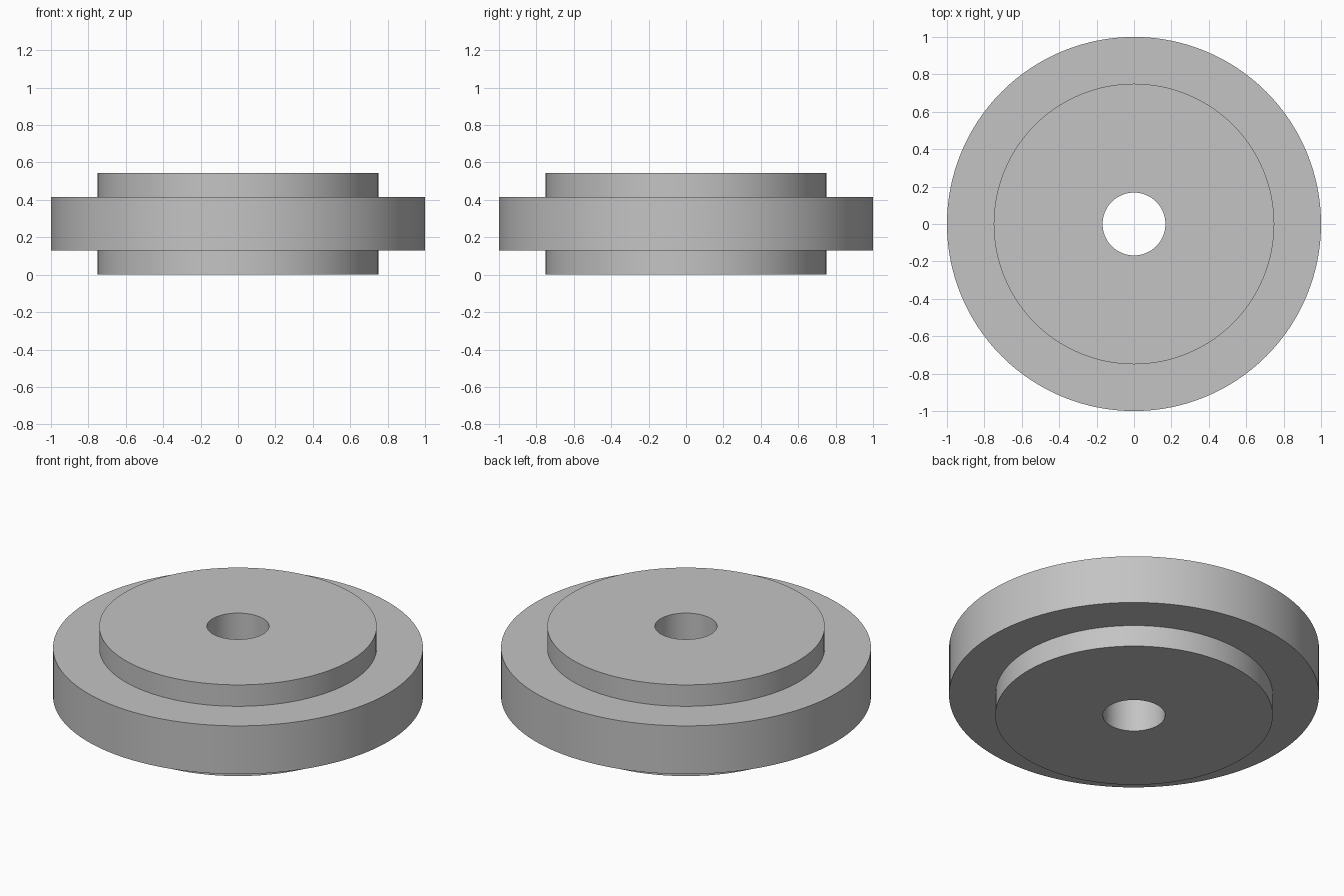
import bpy
import bmesh
import math

cube = bpy.data.objects.get("Cube")
if cube:
    bpy.data.objects.remove(cube, do_unlink=True)

SEGMENTS = 128
BORE, HUB, RIM = 0.168, 0.75, 1.0
RIM_LOW, RIM_HIGH, TOP = 0.128, 0.416, 0.544

# Plain grey metal
grey = bpy.data.materials.new("plain grey")
grey.use_nodes = True
colour = (0.55, 0.55, 0.55, 1)
grey.diffuse_color = colour
grey.node_tree.nodes["Principled BSDF"].inputs["Base Color"].default_value = colour


def revolve(name, profile):
    """Turn a closed (radius, height) profile around the z axis."""
    bm = bmesh.new()
    rings = []
    for i in range(SEGMENTS):
        a = math.tau * i / SEGMENTS
        rings.append([bm.verts.new((r * math.cos(a), r * math.sin(a), z))
                      for r, z in profile])
    for i, ring in enumerate(rings):
        after = rings[(i + 1) % SEGMENTS]
        for j in range(len(profile)):
            k = (j + 1) % len(profile)
            bm.faces.new((ring[j], after[j], after[k], ring[k]))
    bmesh.ops.recalc_face_normals(bm, faces=bm.faces)
    mesh = bpy.data.meshes.new(name)
    bm.to_mesh(mesh)
    bm.free()
    mesh.materials.append(grey)
    obj = bpy.data.objects.new(name, mesh)
    bpy.context.collection.objects.link(obj)
    bpy.ops.object.select_all(action="DESELECT")
    obj.select_set(True)
    bpy.context.view_layer.objects.active = obj
    bpy.ops.object.shade_smooth_by_angle(angle=math.radians(30))
    return obj


# Stepped wheel: wide rim, raised hub on both sides, bore through the middle
revolve("stepped_wheel", [
    (BORE, 0), (HUB, 0), (HUB, RIM_LOW), (RIM, RIM_LOW),
    (RIM, RIM_HIGH), (HUB, RIM_HIGH), (HUB, TOP), (BORE, TOP),
])
